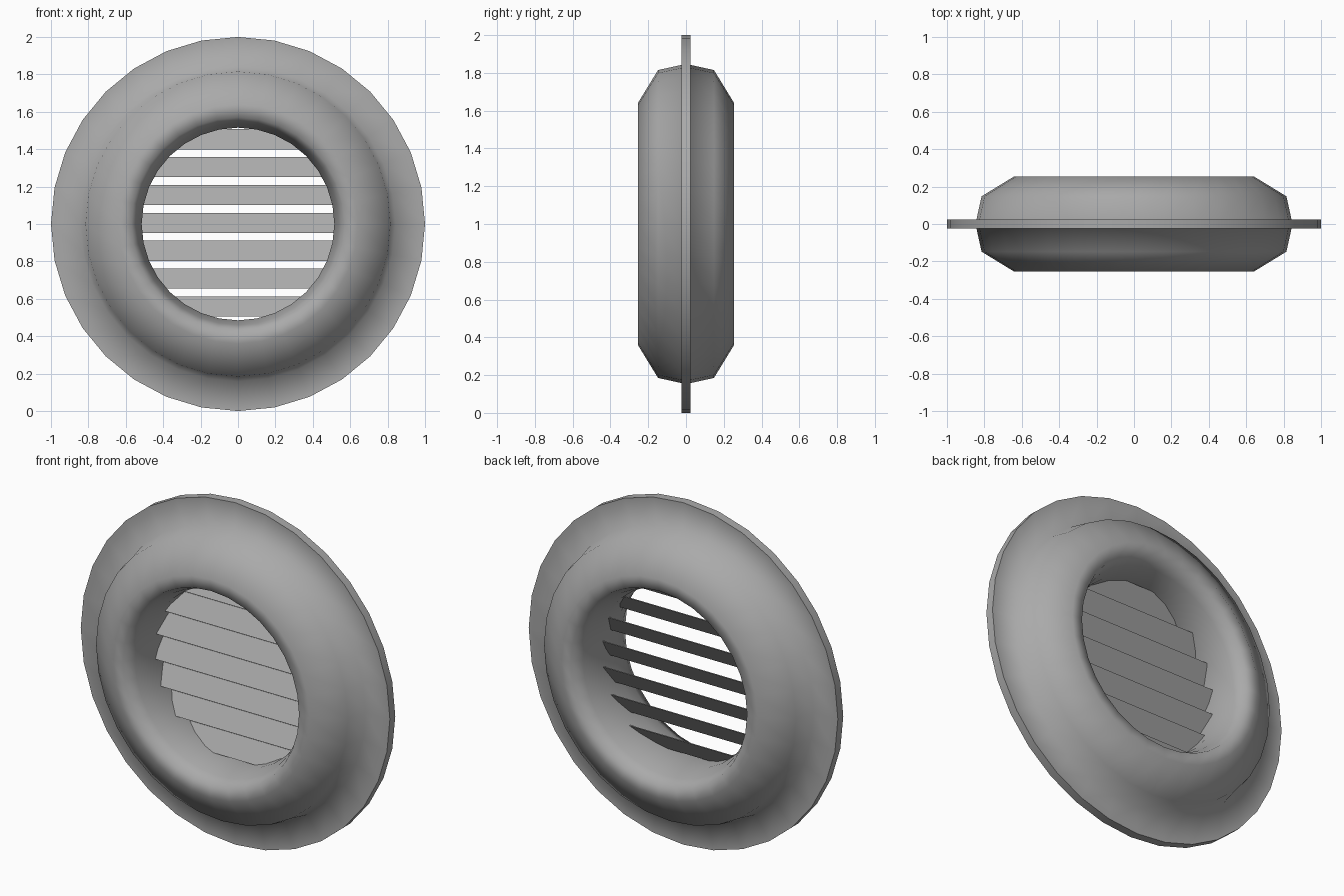
import bpy, bmesh, math

default = bpy.data.objects.get("Cube")
if default:
    bpy.data.objects.remove(default, do_unlink=True)

SEGMENTS = 32
CENTRE = 1.0

grey = bpy.data.materials.new("plain grey")
grey.use_nodes = True
colour = (0.4, 0.4, 0.4, 1)
grey.diffuse_color = colour
grey.node_tree.nodes["Principled BSDF"].inputs["Base Color"].default_value = colour


def finish(bm, name, angle):
    """Turn a bmesh into a shaded, coloured object."""
    bmesh.ops.recalc_face_normals(bm, faces=bm.faces)
    mesh = bpy.data.meshes.new(name)
    bm.to_mesh(mesh)
    bm.free()
    mesh.materials.append(grey)
    obj = bpy.data.objects.new(name, mesh)
    bpy.context.collection.objects.link(obj)
    bpy.ops.object.select_all(action='DESELECT')
    obj.select_set(True)
    bpy.context.view_layer.objects.active = obj
    bpy.ops.object.shade_smooth_by_angle(angle=math.radians(angle))
    return obj


def lathe(name, profile, angle):
    """Spin a closed (radius, y) profile about the y axis."""
    bm = bmesh.new()
    rings = []
    for i in range(SEGMENTS):
        a = math.tau * i / SEGMENTS
        rings.append([bm.verts.new((r * math.sin(a), y, CENTRE + r * math.cos(a)))
                      for r, y in profile])
    n = len(profile)
    for i in range(SEGMENTS):
        a, b = rings[i], rings[(i + 1) % SEGMENTS]
        for j in range(n):
            k = (j + 1) % n
            bm.faces.new((a[j], a[k], b[k], b[j]))
    return finish(bm, name, angle)


def slat(name, bottom, height, depth, thickness, radius):
    """Tilted blade, low edge forward, trimmed to the round opening."""
    bm = bmesh.new()
    steps = 5
    rows = []
    for i in range(steps + 1):
        t = i / steps
        z = bottom + height * t
        y = depth * (t - 0.5)
        half = math.sqrt(max(radius ** 2 - (z - CENTRE) ** 2, 0.0004))
        rows.append([bm.verts.new((x, y + dy, z))
                     for x, dy in ((-half, 0), (half, 0),
                                   (half, thickness), (-half, thickness))])
    for a, b in zip(rows, rows[1:]):
        for j in range(4):
            k = (j + 1) % 4
            bm.faces.new((a[j], a[k], b[k], b[j]))
    bm.faces.new(rows[0])
    bm.faces.new(rows[-1])
    return finish(bm, name, 30)


# Round housing with its thin flange, mirrored front to back
half_profile = [(1.0, 0.025), (0.842, 0.025), (0.815, 0.148), (0.64, 0.255),
                (0.57, 0.25), (0.54, 0.18), (0.515, 0.08)]
profile = half_profile + [(r, -y) for r, y in reversed(half_profile)]
lathe("vent_housing", profile, 85)

# Seven louvre slats across the opening
for i in range(7):
    slat(f"louvre_slat_{i + 1}", 0.505 + 0.149 * i, 0.108, 0.07, 0.008, 0.52)
